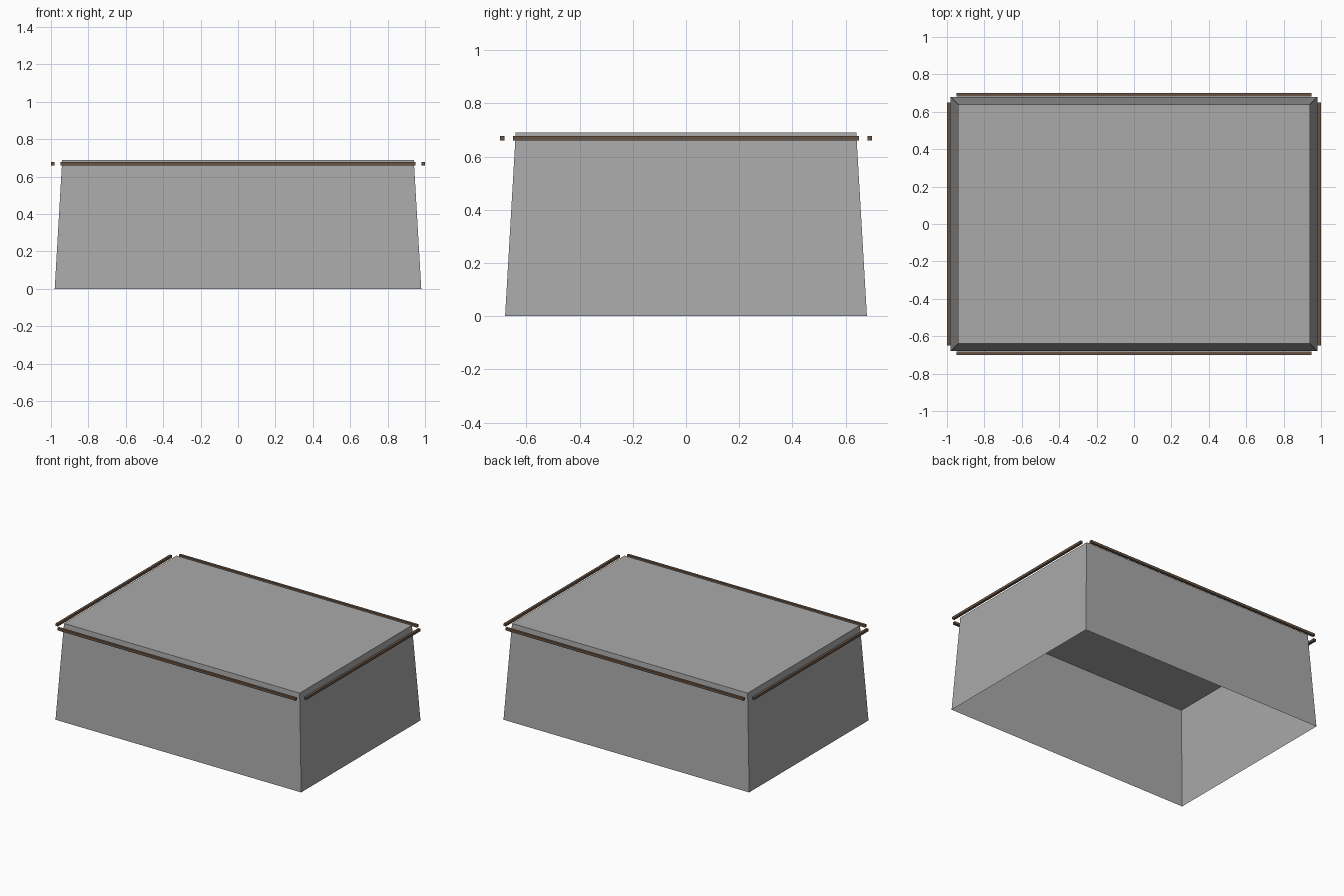
import bpy, bmesh

if "Cube" in bpy.data.objects:
    bpy.data.objects.remove(bpy.data.objects["Cube"])

def material(name, rgb):
    m = bpy.data.materials.new(name)
    m.diffuse_color = (*rgb, 1)
    m.use_nodes = True
    m.node_tree.nodes["Principled BSDF"].inputs["Base Color"].default_value = m.diffuse_color
    return m

grey = material("grey", (0.40, 0.40, 0.40))
brown = material("brown", (0.14, 0.09, 0.06))

def add_box(name, mat, size, centre, taper=(1, 1), open_bottom=False):
    """Box with optional narrower top and missing underside."""
    bm = bmesh.new()
    bmesh.ops.create_cube(bm, size=1)
    for v in bm.verts:
        tx, ty = taper if v.co.z > 0 else (1, 1)
        v.co.x *= size[0] * tx
        v.co.y *= size[1] * ty
        v.co.z *= size[2]
    if open_bottom:
        bm.normal_update()
        under = [f for f in bm.faces if f.normal.z < -0.9]
        bmesh.ops.delete(bm, geom=under, context='FACES_ONLY')
    mesh = bpy.data.meshes.new(name)
    bm.to_mesh(mesh)
    bm.free()
    mesh.materials.append(mat)
    obj = bpy.data.objects.new(name, mesh)
    obj.location = centre
    bpy.context.collection.objects.link(obj)
    return obj

# Tapered hollow cover, open underneath
add_box("cover", grey, (1.96, 1.36, 0.69), (0, 0, 0.345),
        taper=(0.94 / 0.98, 0.64 / 0.68), open_bottom=True)

# Thin rails floating around the upper rim
T = 0.018
for side, s in (("front", -1), ("back", 1)):
    add_box(side + "_rail", brown, (1.90, T, T), (0, s * (0.70 - T / 2), 0.669))
for side, s in (("left", -1), ("right", 1)):
    add_box(side + "_rail", brown, (T, 1.30, T), (s * (1 - T / 2), 0, 0.669))
